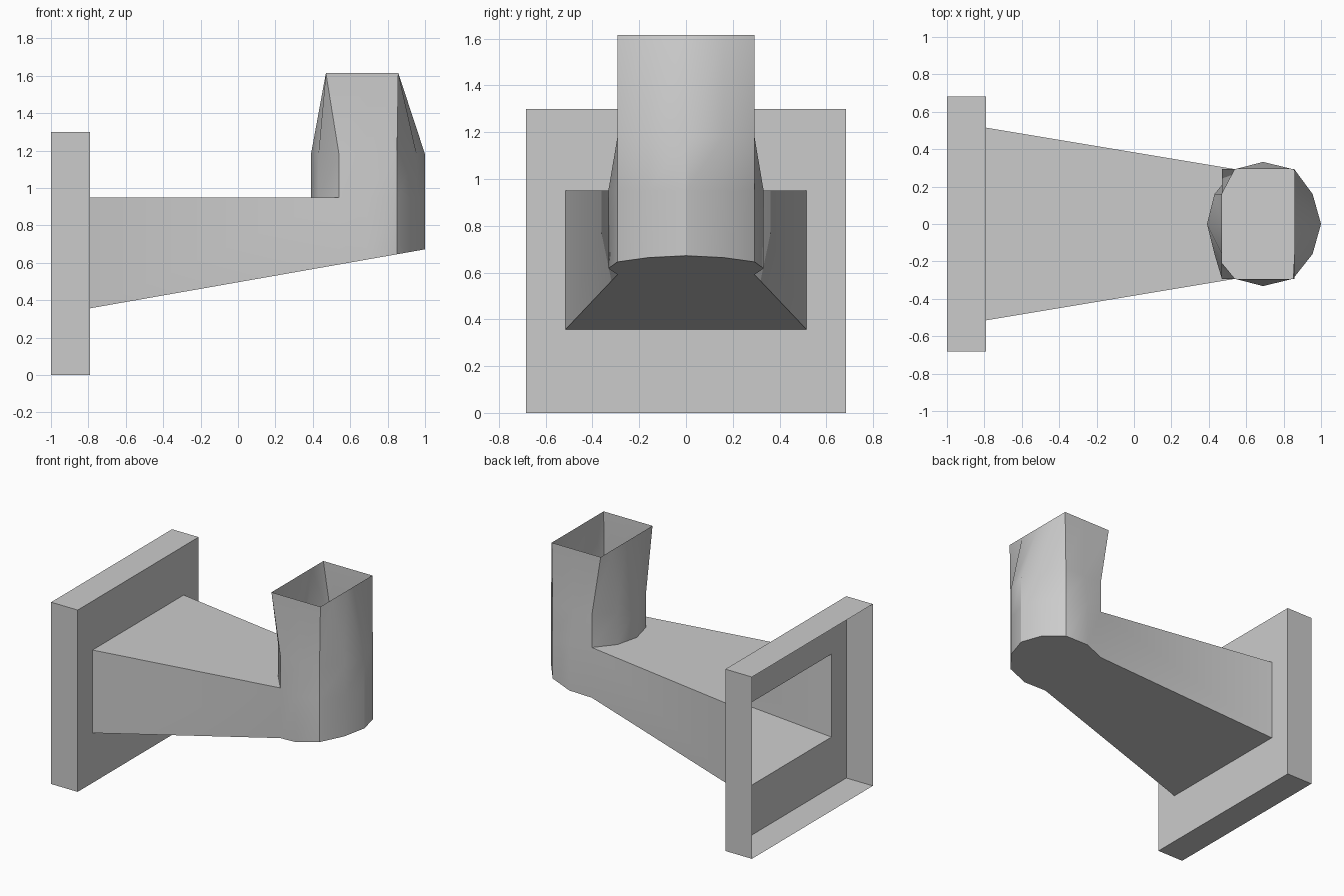
import bpy, bmesh

if "Cube" in bpy.data.objects:
    bpy.data.objects.remove(bpy.data.objects["Cube"])


def make_object(name, bm, smooth=False):
    bmesh.ops.recalc_face_normals(bm, faces=bm.faces)
    mesh = bpy.data.meshes.new(name)
    bm.to_mesh(mesh)
    bm.free()
    ob = bpy.data.objects.new(name, mesh)
    bpy.context.collection.objects.link(ob)
    if smooth:
        bpy.ops.object.select_all(action='DESELECT')
        ob.select_set(True)
        bpy.context.view_layer.objects.active = ob
        bpy.ops.object.shade_smooth_by_angle(angle=0.524)
    return ob


def ring(bm, pts):
    return [bm.verts.new(p) for p in pts]


def bridge(bm, a, b):
    n = len(a)
    for i in range(n):
        j = (i + 1) % n
        bm.faces.new((a[i], a[j], b[j], b[i]))


def rect(x, w, z0, z1):
    return [(x, -w, z0), (x, w, z0), (x, w, z1), (x, -w, z1)]


X_IN, ARM_W, ARM_Z0, ARM_TOP = -0.79, 0.515, 0.357, 0.95


def floor_z(x):
    return ARM_Z0 + 0.176 * (x - X_IN)


# Wall flange: shell open at the back, with an opening into the arm
bm = bmesh.new()
back = ring(bm, rect(-1, 0.683, 0, 1.3))
front = ring(bm, rect(X_IN, 0.683, 0, 1.3))
hole = ring(bm, rect(X_IN, ARM_W, ARM_Z0, ARM_TOP))
bridge(bm, back, front)
bridge(bm, front, hole)
make_object("wall_flange", bm)

# Twelve-sided section of the spout; index 0 faces +x, index 6 faces the arm
half = [(1.0, 0), (0.955, 0.16), (0.85, 0.293), (0.69, 0.332),
        (0.54, 0.293), (0.43, 0.16), (0.39, 0)]
section = half + [(x, -y) for x, y in half[-2:0:-1]]

# Tapered arm and hollow spout
bm = bmesh.new()
low = ring(bm, [(x, y, floor_z(x)) for x, y in section if x > 0.5])
low = low[:5] + [None] * 3 + low[5:]
mid = ring(bm, [(x, y, ARM_TOP) for x, y in section])
neck = ring(bm, [(x, max(-0.293, min(0.293, y)), 1.18) for x, y in section])


def mouth_x(x):
    return 0.47 if x < 0.6 else 0.69 if x < 0.8 else 0.857


mouth = ring(bm, [(mouth_x(x), max(-0.293, min(0.293, y)), 1.615) for x, y in section])
bridge(bm, mid, neck)
bridge(bm, neck, mouth)
for i in range(12):
    j = (i + 1) % 12
    if low[i] and low[j]:
        bm.faces.new((low[i], low[j], mid[j], mid[i]))
r0, l0, l1, r1 = ring(bm, rect(X_IN, ARM_W, ARM_Z0, ARM_TOP))
bm.faces.new((l0, low[4], mid[4], l1))
bm.faces.new((r0, low[8], mid[8], r1))
bm.faces.new([l1] + mid[4:9] + [r1])
bm.faces.new([r0, l0, low[4]] + low[3::-1] + low[11:7:-1])
make_object("arm_and_spout", bm, smooth=True)
